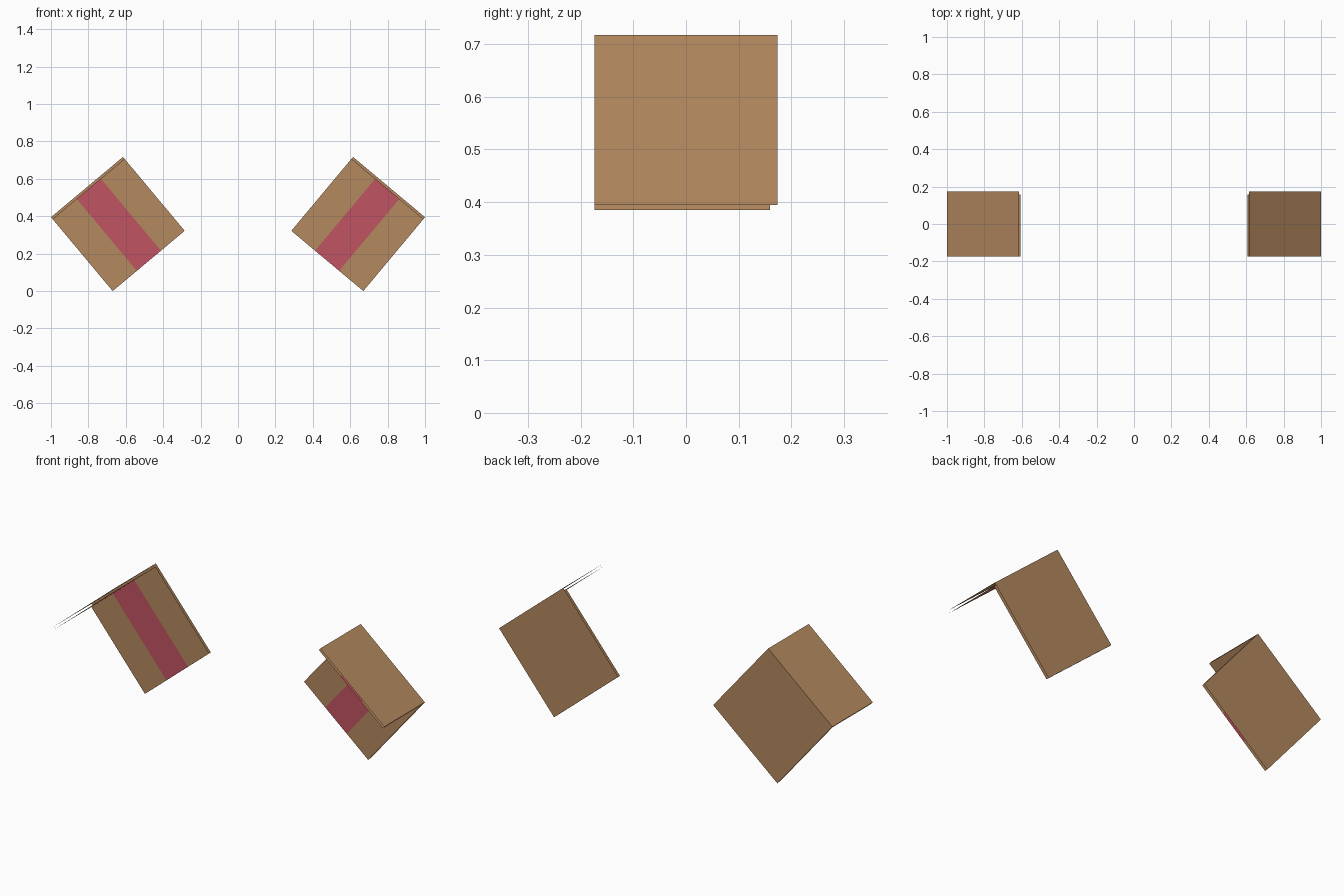
import bpy
from mathutils import Vector

if "Cube" in bpy.data.objects:
    bpy.data.objects.remove(bpy.data.objects["Cube"])


def material(name, rgb):
    m = bpy.data.materials.new(name)
    m.diffuse_color = (*rgb, 1)
    m.use_nodes = True
    m.node_tree.nodes["Principled BSDF"].inputs["Base Color"].default_value = m.diffuse_color
    return m


tan = material("tan", (0.456, 0.250, 0.114))
rose = material("rose", (0.527, 0.088, 0.122))

# Folded panel frame: top corner, fold direction, downward direction
TOP = Vector((0.615, 0, 0.717))
FOLD = Vector((0.385, 0, -0.322))
DOWN = Vector((-0.33, 0, -0.395))
HALF = 0.174   # half depth
T = 0.015      # gap between the two sheets


def folded_sheet(name, side, profile, columns, outward):
    """Sweep a (down fraction, y) profile along the fold edge."""
    verts, faces = [], []
    n = len(profile)
    for u in columns:
        for v, y in profile:
            p = TOP + FOLD * u + DOWN * v
            verts.append((p.x * side, y, p.z))
    for c in range(len(columns) - 1):
        for r in range(n - 1):
            a = c * n + r
            f = [a, a + n, a + n + 1, a + 1]
            faces.append(f if (side > 0) == outward else f[::-1])
    mesh = bpy.data.meshes.new(name)
    mesh.from_pydata(verts, [], faces)
    mesh.materials.append(tan)
    mesh.materials.append(rose)
    # middle column of the lining is the rose stripe
    if len(columns) == 4:
        for f in mesh.polygons:
            f.material_index = 1 if f.index // (n - 1) == 1 else 0
    ob = bpy.data.objects.new(name, mesh)
    bpy.context.collection.objects.link(ob)


for label, side in (("right", 1), ("left", -1)):
    # Outer skin: top flap and back panel
    folded_sheet(label + "_outer_skin", side,
                 [(0, -HALF), (0, HALF), (1, HALF)], [0, 1], True)
    # Inner lining with stripe
    t = 0.013 / DOWN.length
    folded_sheet(label + "_inner_lining", side,
                 [(t, -HALF), (t, HALF - T), (1, HALF - T)],
                 [0, 0.33, 0.665, 1], False)
